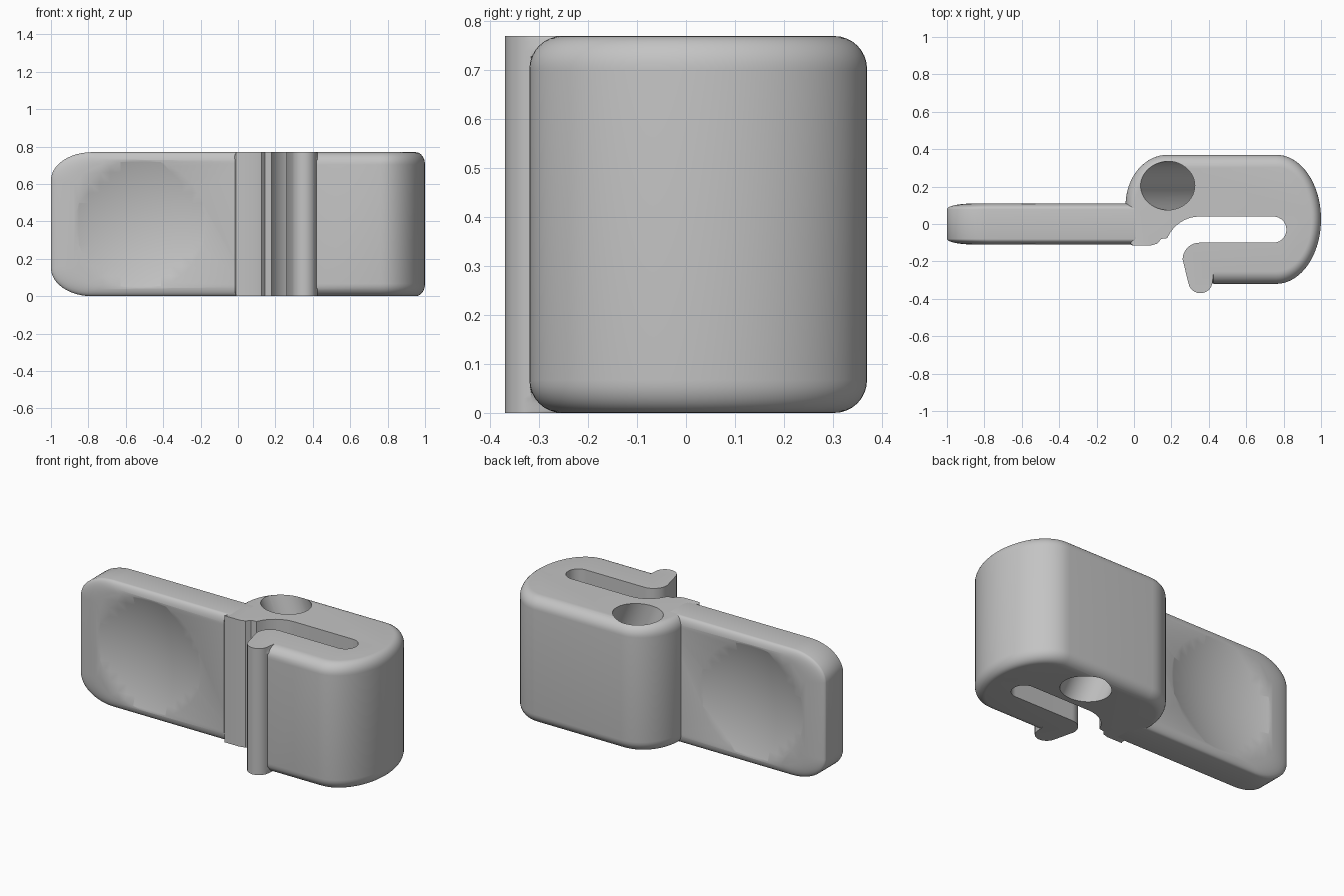
import bpy
import bmesh
from math import sin, cos, pi, radians
from mathutils import Vector

cube = bpy.data.objects.get("Cube")
if cube:
    bpy.data.objects.remove(cube, do_unlink=True)

H = 0.77            # overall height
STEPS = 8           # segments in each rounded edge

grey = bpy.data.materials.new("plain grey")
grey.use_nodes = True
grey.diffuse_color = (0.55, 0.55, 0.55, 1)
grey.node_tree.nodes["Principled BSDF"].inputs["Base Color"].default_value = grey.diffuse_color


def arc(cx, cy, rx, ry, start, end, n=12):
    angles = [radians(start + (end - start) * i / n) for i in range(n + 1)]
    return [(cx + rx * cos(a), cy + ry * sin(a)) for a in angles]


def loft(name, rings):
    """Skin a stack of equal rings and cap both ends."""
    bm = bmesh.new()
    loops = [[bm.verts.new(p) for p in ring] for ring in rings]
    for low, high in zip(loops, loops[1:]):
        for i in range(len(low)):
            j = (i + 1) % len(low)
            bm.faces.new((low[i], low[j], high[j], high[i]))
    bm.faces.new(loops[0][::-1])
    bm.faces.new(loops[-1])
    bmesh.ops.recalc_face_normals(bm, faces=bm.faces)
    mesh = bpy.data.meshes.new(name)
    bm.to_mesh(mesh)
    bm.free()
    mesh.materials.append(grey)
    obj = bpy.data.objects.new(name, mesh)
    bpy.context.collection.objects.link(obj)
    return obj


def cut(obj, cutter):
    cutter.hide_render = True
    mod = obj.modifiers.new("cut", 'BOOLEAN')
    mod.operation = 'DIFFERENCE'
    mod.solver = 'EXACT'
    mod.object = cutter
    bpy.ops.object.select_all(action='DESELECT')
    bpy.context.view_layer.objects.active = obj
    obj.select_set(True)
    bpy.ops.object.modifier_apply(modifier=mod.name)
    bpy.data.objects.remove(cutter, do_unlink=True)


def smooth(obj):
    bpy.ops.object.select_all(action='DESELECT')
    bpy.context.view_layer.objects.active = obj
    obj.select_set(True)
    bpy.ops.object.shade_smooth_by_angle(angle=radians(32))


# Hook body: sharp inner outline (slot and lip), rounded outer outline
inner = [(-0.01, -0.115), (0.09, -0.115), (0.125, -0.105), (0.145, -0.08)]
inner += arc(0.35, -0.16, 0.19, 0.2, 155, 90, 8)
inner += arc(0.745, -0.03, 0.07, 0.07, 90, -90, 14)
inner += arc(0.35, -0.19, 0.09, 0.09, 90, 180, 10)
inner += arc(0.355, -0.305, 0.065, 0.065, 190, 350, 12)
outer = [(0.425, -0.32)]
outer += arc(0.76, 0.025, 0.24, 0.345, -90, 90, 36)
outer += arc(0.18, 0.1, 0.225, 0.27, 90, 180, 16)
outer += [(-0.04, -0.09)]
outline = [Vector(p) for p in inner + outer]


def body_ring(inset, z):
    ring = []
    for i, p in enumerate(outline):
        x, y = p
        if i >= len(inner):
            t = (outline[(i + 1) % len(outline)] - outline[i - 1]).normalized()
            x -= t.y * inset * 0.75
            y += t.x * inset
        ring.append((x, y, z))
    return ring


edge = [(1 - cos(a), 1 - sin(a)) for a in (pi / 2 * i / STEPS for i in range(STEPS + 1))]
F = 0.067
rounded = [(F * t, F * s) for t, s in reversed(edge)]
rings = [body_ring(t, F - F * (1 - s / F) if s else 0) for t, s in rounded]
rings += [body_ring(t, H - s) for t, s in reversed(rounded)]
levels = sorted(rings, key=lambda r: r[0][2])
body = loft("hook_body", levels)

# Slanted cord hole through the body
hole_rings = []
for z in (-0.1, H + 0.1):
    centre = 0.51 - 0.33 * z / H
    hole_rings.append([(x, y, z) for x, y in arc(centre, 0.205, 0.145, 0.13, 0, 360, 48)[:-1]])
cut(body, loft("hole_cutter", hole_rings))
smooth(body)


# Flat grip with softened rim
def grip_ring(t, y):
    left, low, high = -1 + 0.15 * t, 0.06 * t, H - 0.06 * t
    rx, rz = 0.22 - 0.09 * t, 0.15 - 0.04 * t
    pts = [(0.05, low), (0.05, high)]
    pts += arc(left + rx, high - rz, rx, rz, 90, 180)
    pts += arc(left + rx, low + rz, rx, rz, 180, 270)
    return [(x, y, z) for x, z in pts]


sides = [(t, 0.08 + 0.03 * (1 - s)) for t, s in edge]
half = sorted(((y, t) for y, t in ((0.08 + 0.03 * sin(a), 1 - cos(a))
               for a in (pi / 2 * i / STEPS for i in range(STEPS + 1)))))
stack = [(-y, t) for y, t in reversed(half)] + half
grip = loft("grip", [grip_ring(t, y) for y, t in stack])

# Shallow thumb dishes on both faces of the grip
DEPTH, REACH = 0.055, 0.35
R = (REACH ** 2 + DEPTH ** 2) / (2 * DEPTH)
for side in (-1, 1):
    bpy.ops.mesh.primitive_uv_sphere_add(
        segments=128, ring_count=64, radius=R,
        location=(-0.52, side * (0.11 - DEPTH + R), H / 2))
    dish = bpy.context.object
    dish.data.materials.append(grey)
    cut(grip, dish)
smooth(grip)
